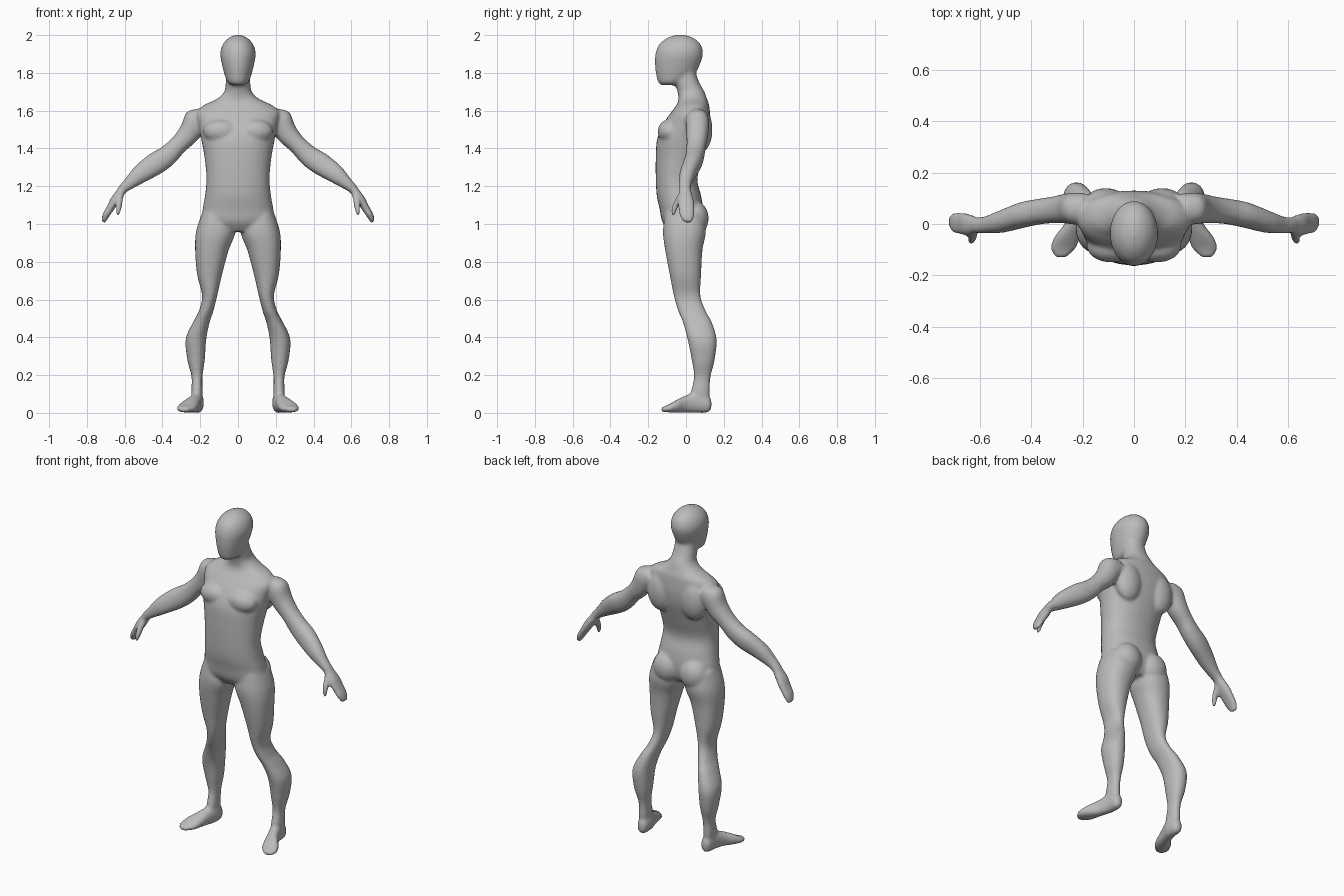
import bpy
import bmesh
from math import cos, sin, tau, copysign
from mathutils import Vector, Matrix

SIDES = 32
STEPS = 5
X_AXIS, Y_AXIS, Z_AXIS = Vector((1, 0, 0)), Vector((0, 1, 0)), Vector((0, 0, 1))

default_cube = bpy.data.objects.get("Cube")
if default_cube:
    bpy.data.objects.remove(default_cube, do_unlink=True)


def spline(p0, p1, p2, p3, t):
    """Smooth blend between ring p1 and ring p2."""
    return [b + 0.5 * t * (c - a + t * (2 * a - 5 * b + 4 * c - d + t * (3 * (b - c) + d - a)))
            for a, b, c, d in zip(p0, p1, p2, p3)]


def refine(rings):
    """Insert smoothly interpolated rings between the given ones."""
    padded = [rings[0]] + rings + [rings[-1]]
    result = []
    for i in range(len(rings) - 1):
        for step in range(STEPS):
            result.append(spline(*padded[i:i + 4], step / STEPS))
    return result + [rings[-1]]


def rounded(value, power):
    return copysign(abs(value) ** power, value)


def loft(bm, rings, u, v, side=1, power=0.9):
    """Skin closed rings (x, y, z, half size along u, half size along v)."""
    loops = []
    for x, y, z, a, b in refine(rings):
        loop = []
        for k in range(SIDES):
            angle = tau * k / SIDES
            point = Vector((x, y, z))
            point += u * a * rounded(cos(angle), power) + v * b * rounded(sin(angle), power)
            point.x *= side
            loop.append(bm.verts.new(point))
        loops.append(loop)
    for lower, upper in zip(loops, loops[1:]):
        for k in range(SIDES):
            n = (k + 1) % SIDES
            bm.faces.new((lower[k], lower[n], upper[n], upper[k]))
    bm.faces.new(loops[0])
    bm.faces.new(loops[-1])


def upright(extents):
    """Turn (z, inner, outer, front, back) extents into loft rings."""
    return [((i + o) / 2, (f + b) / 2, z, (o - i) / 2, (b - f) / 2)
            for z, i, o, f, b in extents]


def centred(extents):
    """Turn (z, half width, front, back) extents into loft rings."""
    return upright([(z, -w, w, f, b) for z, w, f, b in extents])


def muscle(bm, centre, size, side):
    """Add an ellipsoid that swells the surface."""
    place = Matrix.Translation((centre[0] * side, centre[1], centre[2]))
    bmesh.ops.create_uvsphere(bm, u_segments=SIDES, v_segments=SIDES // 2, radius=1,
                              matrix=place @ Matrix.Diagonal((*size, 1)))


bm = bmesh.new()

# Torso and neck
torso = [
    (0.96, 0.10, -0.09, 0.06), (1.01, 0.19, -0.125, 0.085), (1.08, 0.187, -0.14, 0.09),
    (1.15, 0.175, -0.155, 0.08), (1.24, 0.167, -0.16, 0.06), (1.35, 0.177, -0.16, 0.09),
    (1.45, 0.195, -0.153, 0.12), (1.53, 0.21, -0.12, 0.13), (1.59, 0.22, -0.08, 0.127),
    (1.63, 0.18, -0.05, 0.122), (1.66, 0.115, -0.04, 0.112), (1.7, 0.073, -0.045, 0.098),
    (1.75, 0.065, -0.06, 0.07), (1.82, 0.06, -0.06, 0.045),
]
loft(bm, centred(torso), X_AXIS, Y_AXIS)

# Head
head = [
    (1.735, 0.03, -0.13, -0.04), (1.75, 0.055, -0.148, 0.0), (1.79, 0.071, -0.158, 0.045),
    (1.84, 0.084, -0.164, 0.072), (1.9, 0.094, -0.162, 0.09), (1.95, 0.081, -0.142, 0.078),
    (1.985, 0.05, -0.1, 0.04), (2.002, 0.012, -0.05, -0.01),
]
loft(bm, centred(head), X_AXIS, Y_AXIS, power=1)

# Limb outlines, given for the left side and repeated on the right
leg = [
    (1.06, 0.05, 0.19, -0.11, 0.09), (0.96, 0.015, 0.222, -0.122, 0.105),
    (0.86, 0.05, 0.227, -0.11, 0.087), (0.73, 0.085, 0.216, -0.086, 0.08),
    (0.62, 0.11, 0.19, -0.065, 0.077), (0.54, 0.13, 0.207, -0.042, 0.105),
    (0.48, 0.15, 0.238, -0.017, 0.137), (0.39, 0.168, 0.277, 0.008, 0.162),
    (0.28, 0.176, 0.268, 0.03, 0.152), (0.19, 0.188, 0.246, 0.042, 0.13),
    (0.11, 0.188, 0.247, 0.025, 0.127), (0.04, 0.19, 0.24, 0.02, 0.12),
]
foot = [
    (0.215, 0.135, 0.045, 0.015, 0.025), (0.215, 0.115, 0.048, 0.03, 0.046),
    (0.217, 0.06, 0.055, 0.035, 0.055), (0.235, 0, 0.047, 0.037, 0.046),
    (0.26, -0.05, 0.035, 0.05, 0.034), (0.276, -0.095, 0.023, 0.05, 0.02),
    (0.284, -0.13, 0.018, 0.022, 0.012),
]
arm = [
    (0.17, 0.06, 1.57, 0.055, 0.055), (0.225, 0.06, 1.54, 0.062, 0.07),
    (0.265, 0.06, 1.475, 0.058, 0.058), (0.315, 0.055, 1.42, 0.052, 0.049),
    (0.37, 0.048, 1.365, 0.05, 0.055), (0.435, 0.035, 1.32, 0.05, 0.06),
    (0.515, 0.01, 1.265, 0.044, 0.05), (0.575, -0.003, 1.215, 0.034, 0.033),
    (0.61, -0.005, 1.185, 0.031, 0.025), (0.63, -0.003, 1.16, 0.03, 0.022),
]
hand = [
    (0.605, -0.005, 1.19, 0.028, 0.022), (0.645, -0.002, 1.135, 0.041, 0.025),
    (0.672, 0.002, 1.09, 0.043, 0.021), (0.7, 0.005, 1.045, 0.039, 0.018),
    (0.714, 0.01, 1.01, 0.024, 0.012),
]
thumb = [
    (0.62, -0.02, 1.16, 0.02, 0.018), (0.628, -0.05, 1.11, 0.018, 0.018),
    (0.635, -0.065, 1.07, 0.015, 0.015), (0.637, -0.068, 1.045, 0.009, 0.009),
]
arm_across = Vector((0.66, 0, 0.75))
hand_across = Vector((0.87, 0, 0.49))

for side in (1, -1):
    loft(bm, upright(leg), X_AXIS, Y_AXIS, side)
    loft(bm, foot, X_AXIS, Z_AXIS, side)
    loft(bm, arm, Y_AXIS, arm_across, side)
    loft(bm, hand, Y_AXIS, hand_across, side)
    loft(bm, thumb, Y_AXIS, hand_across, side)
    # Chest, shoulder blade and buttock
    muscle(bm, (0.09, -0.085, 1.49), (0.095, 0.065, 0.065), side)
    muscle(bm, (0.11, 0.08, 1.5), (0.085, 0.06, 0.12), side)
    muscle(bm, (0.09, 0.05, 1.03), (0.085, 0.07, 0.09), side)

bmesh.ops.recalc_face_normals(bm, faces=bm.faces)
mesh = bpy.data.meshes.new("body")
bm.to_mesh(mesh)
bm.free()
body = bpy.data.objects.new("body", mesh)
bpy.context.collection.objects.link(body)

# Plain grey skin
grey = bpy.data.materials.new("plain grey")
grey.use_nodes = True
colour = (0.5, 0.5, 0.5, 1)
grey.diffuse_color = colour
for node in grey.node_tree.nodes:
    if node.type == "BSDF_PRINCIPLED":
        node.inputs["Base Color"].default_value = colour
mesh.materials.append(grey)

# Fuse the parts into one soft surface
fuse = body.modifiers.new("fuse", "REMESH")
fuse.mode = "VOXEL"
fuse.voxel_size = 0.008
fuse.use_smooth_shade = True
soften = body.modifiers.new("soften", "SMOOTH")
soften.factor = 0.5
soften.iterations = 10

bpy.ops.object.select_all(action="DESELECT")
body.select_set(True)
bpy.context.view_layer.objects.active = body
for modifier_name in ("fuse", "soften"):
    bpy.ops.object.modifier_apply(modifier=modifier_name)
bpy.ops.object.shade_smooth()
